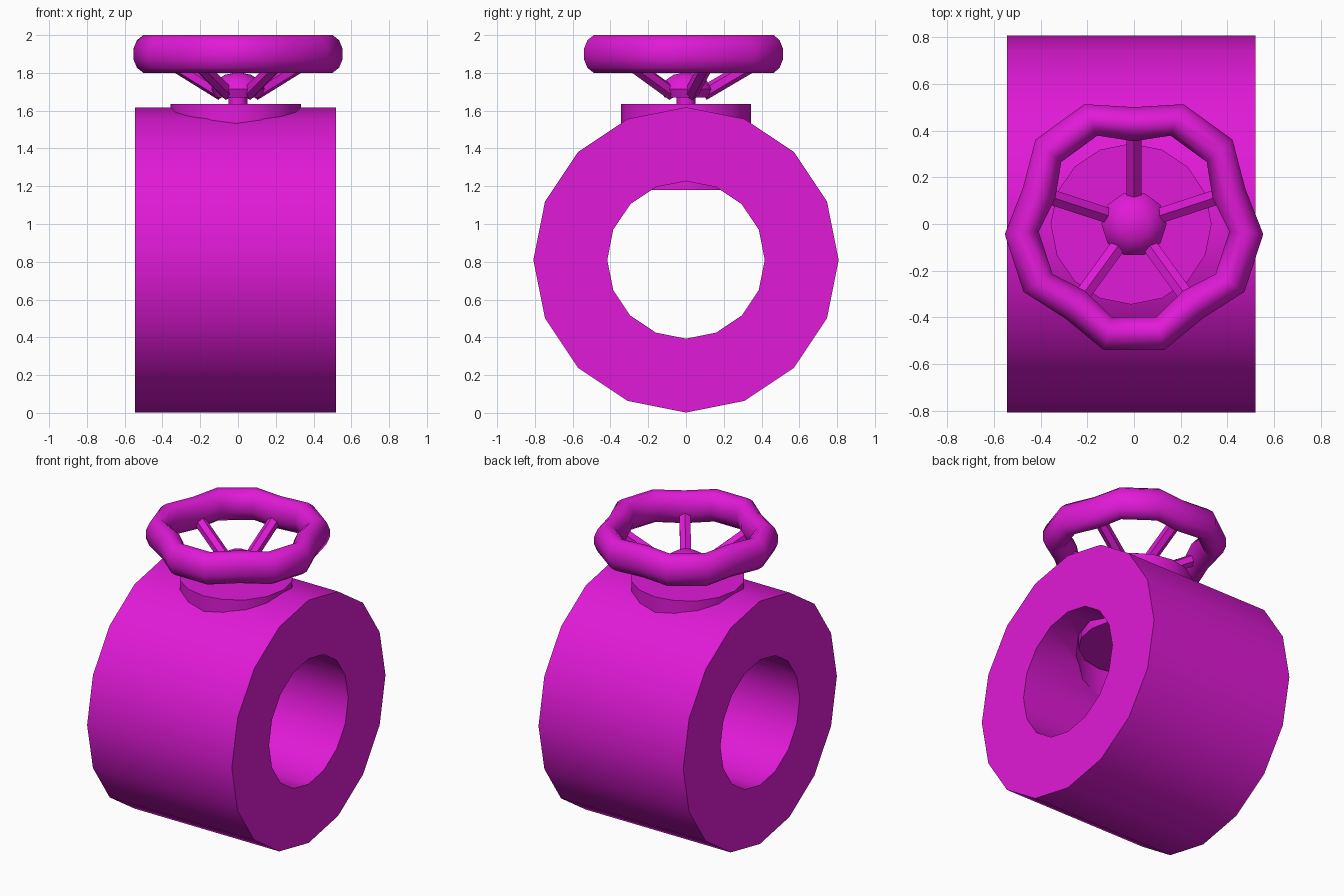
import bpy, bmesh, math
from mathutils import Vector

if "Cube" in bpy.data.objects:
    bpy.data.objects.remove(bpy.data.objects["Cube"])

CX = -0.0125          # pipe and bonnet centre
mat = bpy.data.materials.new("magenta")
mat.diffuse_color = (0.75, 0.01, 0.68, 1)
mat.use_nodes = True
mat.node_tree.nodes["Principled BSDF"].inputs["Base Color"].default_value = mat.diffuse_color


def finish(ob, name, angle=40):
    ob.name = name
    ob.data.materials.clear()
    ob.data.materials.append(mat)
    bpy.ops.object.select_all(action='DESELECT')
    ob.select_set(True)
    bpy.context.view_layer.objects.active = ob
    bpy.ops.object.shade_smooth_by_angle(angle=math.radians(angle))
    return ob


def rod(a, b, r, n):
    """Cylinder with n sides running from point a to point b."""
    a, b = Vector(a), Vector(b)
    bpy.ops.mesh.primitive_cylinder_add(vertices=n, radius=r, depth=(b - a).length,
                                        location=(a + b) / 2)
    ob = bpy.context.object
    ob.rotation_euler = (b - a).to_track_quat('Z', 'Y').to_euler()
    return ob


def cut(ob, cutter):
    mod = ob.modifiers.new("cut", 'BOOLEAN')
    mod.operation = 'DIFFERENCE'
    mod.solver = 'EXACT'
    mod.object = cutter
    bpy.context.view_layer.update()
    bpy.context.view_layer.objects.active = ob
    bpy.ops.object.modifier_apply(modifier=mod.name)
    bpy.data.objects.remove(cutter)


def ring_mesh(name, rings, closed):
    """Bridge a list of equal vertex rings; loop round or cap the ends."""
    bm = bmesh.new()
    vs = [[bm.verts.new(p) for p in ring] for ring in rings]
    m, n = len(vs), len(vs[0])
    for i in range(m if closed else m - 1):
        a, b = vs[i], vs[(i + 1) % m]
        for j in range(n):
            k = (j + 1) % n
            bm.faces.new((a[j], a[k], b[k], b[j]))
    if not closed:
        bm.faces.new(vs[0])
        bm.faces.new(vs[-1])
    bmesh.ops.recalc_face_normals(bm, faces=bm.faces)
    me = bpy.data.meshes.new(name)
    bm.to_mesh(me)
    bm.free()
    ob = bpy.data.objects.new(name, me)
    bpy.context.collection.objects.link(ob)
    return ob


# Pipe body along x, with its bore and a pocket for the bonnet
body = rod((-0.545, 0, 0.81), (0.52, 0, 0.81), 0.808, 16)
cut(body, rod((-1, 0, 0.81), (1, 0, 0.81), 0.417, 16))
cut(body, rod((CX, 0, 0.85), (CX, 0, 1.5), 0.36, 16))
finish(body, "pipe_body", 30)

# Bonnet plug and stem
finish(rod((CX, 0, 1.18), (CX, 0, 1.635), 0.345, 16), "bonnet")
finish(rod((0, 0, 1.6), (0, 0, 1.69), 0.05, 12), "stem")

# Domed hub
profile = [(0.12, 1.67), (0.14, 1.715), (0.115, 1.76), (0.07, 1.79), (0.02, 1.80)]
finish(ring_mesh("hub", [[(r * math.cos(t * math.tau / 10), r * math.sin(t * math.tau / 10), z)
                          for t in range(10)] for r, z in profile], False), "hub", 50)

# Five-lobed hand wheel rim: dips at the spokes, lobes between them
rings = []
for k in range(5):
    for off, rad in ((-22.5, 0.483), (0, 0.428), (22.5, 0.483)):
        a = math.radians(90 + 72 * k + off)
        ring = []
        for j in range(12):
            t = (j + 0.5) * math.tau / 12
            r = rad + 0.073 * math.cos(t) / math.cos(math.pi / 12)
            ring.append((r * math.cos(a), r * math.sin(a),
                         1.9 + 0.1 * math.sin(t) / math.cos(math.pi / 12)))
        rings.append(ring)
finish(ring_mesh("wheel_rim", rings, True), "wheel_rim", 60)

# Sloping spokes
for k in range(5):
    a = math.radians(90 + 72 * k)
    c, s = math.cos(a), math.sin(a)
    finish(rod((0.09 * c, 0.09 * s, 1.69), (0.43 * c, 0.43 * s, 1.89), 0.038, 6),
           f"spoke_{k + 1}", 30)
